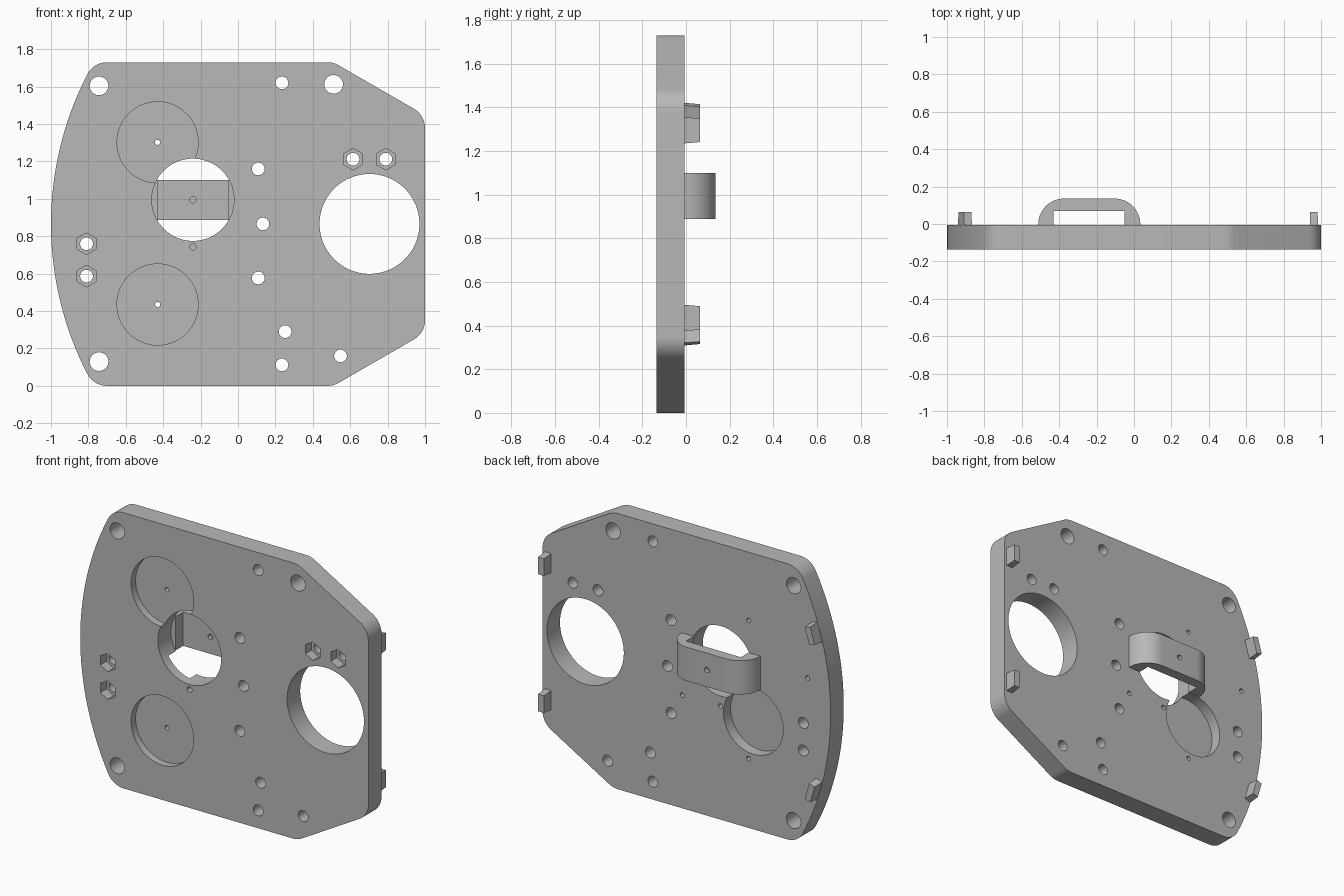
import bpy, bmesh
from math import sin, cos, pi, radians, degrees, asin, sqrt
from mathutils import Matrix, Vector

cube = bpy.data.objects.get("Cube")
if cube:
    bpy.data.objects.remove(cube, do_unlink=True)

grey = bpy.data.materials.new("plain grey")
grey.use_nodes = True
grey.diffuse_color = (0.48, 0.48, 0.48, 1)
grey.node_tree.nodes["Principled BSDF"].inputs["Base Color"].default_value = (0.48, 0.48, 0.48, 1)

FRONT, BACK, REAR = -0.136, -0.006, 0.136
MID = 0.865          # height of the symmetry line
R, r = 1.75, 0.12    # left edge radius, corner radius


def arc(cx, cy, rad, a0, a1, n):
    """Points on an arc, angles in degrees."""
    angles = [radians(a0 + (a1 - a0) * i / n) for i in range(n + 1)]
    return [(cx + rad * cos(a), cy + rad * sin(a)) for a in angles]


def prism(name, pts, lo, hi, axis="y", taper=1.0):
    """Extrude a flat outline along y (xz outline) or z (xy outline)."""
    c = sum((Vector(p) for p in pts), Vector((0, 0))) / len(pts)
    top = [c + (Vector(p) - c) * taper for p in pts]
    place = (lambda p, d: (p[0], d, p[1])) if axis == "y" else (lambda p, d: (p[0], p[1], d))
    bm = bmesh.new()
    a = [bm.verts.new(place(p, lo)) for p in pts]
    b = [bm.verts.new(place(p, hi)) for p in top]
    bm.faces.new(a)
    bm.faces.new(b)
    n = len(pts)
    for i in range(n):
        j = (i + 1) % n
        bm.faces.new((a[i], a[j], b[j], b[i]))
    bmesh.ops.recalc_face_normals(bm, faces=bm.faces)
    me = bpy.data.meshes.new(name)
    bm.to_mesh(me)
    bm.free()
    me.materials.append(grey)
    ob = bpy.data.objects.new(name, me)
    bpy.context.collection.objects.link(ob)
    return ob


def activate(ob):
    bpy.ops.object.select_all(action="DESELECT")
    ob.select_set(True)
    bpy.context.view_layer.objects.active = ob


def cut(ob, x, z, rad, lo=-0.5, hi=0.5, sides=32):
    """Cut a round or hexagonal hole along y."""
    turn = 90 if sides == 6 else 0
    cutter = prism("cutter", arc(x, z, rad, turn, turn + 360, sides)[:-1], lo, hi)
    cutter.hide_render = True
    activate(ob)
    mod = ob.modifiers.new("hole", "BOOLEAN")
    mod.operation, mod.solver, mod.object = "DIFFERENCE", "EXACT", cutter
    bpy.ops.object.modifier_apply(modifier=mod.name)
    bpy.data.objects.remove(cutter, do_unlink=True)


def finish(ob):
    activate(ob)
    bpy.ops.object.shade_smooth_by_angle(angle=radians(30))


# Plate outline: upper half, then its mirror
cz = MID * 2 - r
dz = cz - MID
left_x = (R - 1) - sqrt((R - r) ** 2 - dz ** 2)
swing = 180 - degrees(asin(dz / (R - r)))
upper = arc(1 - r, 1.378, r, 0, 60, 12) + arc(0.478, cz, r, 60, 90, 6)
upper += arc(left_x, cz, r, 90, swing, 12) + arc(R - 1, MID, R, swing, 180, 16)[1:]
lower = [(x, 2 * MID - z) for x, z in reversed(upper[:-1])]
plate = prism("base_plate", upper + lower, FRONT, BACK)

# Large openings
cut(plate, 0.703, 0.866, 0.267, sides=96)
cut(plate, -0.241, 0.995, 0.22, sides=80)

# Round pockets: two in the front, one in the back
for z in (1.302, 0.435):
    cut(plate, -0.43, z, 0.217, FRONT - 0.1, FRONT + 0.045, 80)
    cut(plate, -0.43, z, 0.014, sides=16)
cut(plate, -0.463, 0.678, 0.207, BACK - 0.07, BACK + 0.1, 80)

# Mounting holes
for x, z in ((-0.743, 1.604), (-0.743, 0.13), (0.511, 1.612)):
    cut(plate, x, z, 0.05)
for x, z in ((0.235, 1.62), (0.108, 1.16), (0.133, 0.866), (0.108, 0.577),
             (0.252, 0.29), (0.235, 0.112), (0.548, 0.16)):
    cut(plate, x, z, 0.034)

# Holes with hexagonal nut recesses
for x, z in ((0.615, 1.212), (0.79, 1.212), (-0.81, 0.76), (-0.81, 0.587)):
    cut(plate, x, z, 0.058, FRONT - 0.1, FRONT + 0.06, 6)
    cut(plate, x, z, 0.034)

# Shallow pilot holes
cut(plate, -0.241, 0.743, 0.017, FRONT - 0.1, FRONT + 0.05, 16)
for x, z in ((0.03, 0.71), (-0.235, 0.712), (-0.84, 1.05)):
    cut(plate, x, z, 0.015, BACK - 0.05, BACK + 0.1, 16)
finish(plate)

# Bridge bracket on the back
x0, x1, bend, inner = -0.512, 0.034, 0.15, 0.07
profile = [(x1, BACK)] + arc(x1 - bend, REAR - bend + 0.01, bend, 5, 90, 14)
profile = [(x1, BACK)] + arc(x1 - 0.138, REAR - 0.138, 0.138, 0, 90, 14)
profile += arc(x0 + 0.138, REAR - 0.138, 0.138, 90, 180, 14) + [(x0, BACK)]
profile += [(-0.43, BACK), (-0.43, inner), (-0.05, inner), (-0.05, BACK)]
bracket = prism("bridge_bracket", profile, 0.888, 1.1, "z")
cut(bracket, -0.241, 0.995, 0.017, 0, inner + 0.025, 16)
cut(bracket, -0.241, 0.995, 0.017, REAR - 0.025, REAR + 0.1, 16)
finish(bracket)

# Locating tabs near both side edges
for label, x, z, tilt in (("right_tab", -0.904, 1.357, -16), ("left_tab", 0.962, 1.295, 0)):
    for level, sign in (("upper", 1), ("lower", -1)):
        rot = Matrix.Rotation(radians(tilt * sign), 2)
        mid = Vector((x, MID + sign * (z - MID)))
        pts = [mid + rot @ Vector((sx * 0.022, sz * 0.06))
               for sx, sz in ((-1, -1), (1, -1), (1, 1), (-1, 1))]
        finish(prism(level + "_" + label, pts, BACK, 0.064, taper=0.9))
